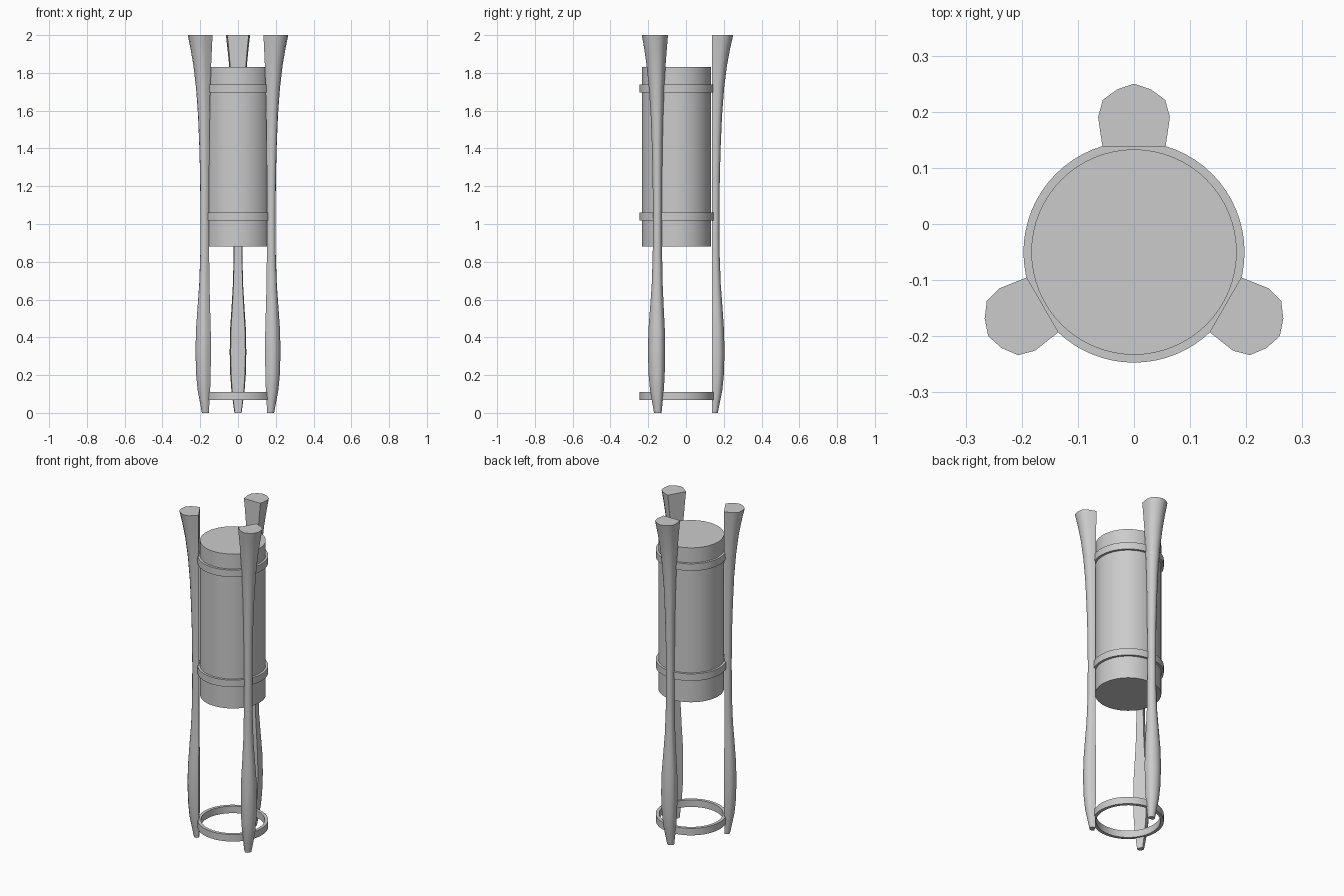
import bpy, bmesh, math

cube = bpy.data.objects.get("Cube")
if cube:
    bpy.data.objects.remove(cube)

AXIS_Y = -0.05      # centre line of the drum and rings
INNER = 0.188       # distance of the flat inner leg face from the axis

grey = bpy.data.materials.new("light grey")
grey.use_nodes = True
grey.diffuse_color = (0.6, 0.6, 0.6, 1)
grey.node_tree.nodes["Principled BSDF"].inputs["Base Color"].default_value = (0.6, 0.6, 0.6, 1)


def finish(name, bm, angle):
    bmesh.ops.recalc_face_normals(bm, faces=bm.faces)
    mesh = bpy.data.meshes.new(name)
    bm.to_mesh(mesh)
    bm.free()
    mesh.materials.append(grey)
    obj = bpy.data.objects.new(name, mesh)
    obj.location.y = AXIS_Y
    bpy.context.collection.objects.link(obj)
    bpy.ops.object.select_all(action="DESELECT")
    obj.select_set(True)
    bpy.context.view_layer.objects.active = obj
    bpy.ops.object.shade_smooth_by_angle(angle=math.radians(angle))
    return obj


def loft(bm, loops, closed=False):
    rings = [[bm.verts.new(p) for p in loop] for loop in loops]
    pairs = list(zip(rings, rings[1:]))
    if closed:
        pairs.append((rings[-1], rings[0]))
    for a, b in pairs:
        for i in range(len(a)):
            j = (i + 1) % len(a)
            bm.faces.new((a[i], a[j], b[j], b[i]))
    if not closed:
        bm.faces.new(rings[0])
        bm.faces.new(rings[-1])


def circle(r, z, n=64):
    turns = [math.tau * i / n for i in range(n)]
    return [(r * math.cos(t), r * math.sin(t), z) for t in turns]


# Drum held between the legs
bm = bmesh.new()
loft(bm, [circle(0.183, 0.88), circle(0.183, 1.83)])
finish("drum", bm, 30)

# Flat bands around the drum and an open ring near the feet
for name, z in (("foot_ring", 0.068), ("lower_band", 1.018), ("upper_band", 1.695)):
    bm = bmesh.new()
    top = z + 0.043
    loft(bm, [circle(0.197, z), circle(0.197, top), circle(0.178, top), circle(0.178, z)], closed=True)
    finish(name, bm, 30)

# Leg stations: height, half width, depth
STATIONS = [(0, 0.019, 0.03), (0.06, 0.027, 0.042), (0.12, 0.035, 0.054),
            (0.2, 0.041, 0.062), (0.32, 0.044, 0.066), (0.44, 0.042, 0.063),
            (0.56, 0.034, 0.055), (0.68, 0.027, 0.046), (0.84, 0.023, 0.04),
            (1.05, 0.022, 0.039), (1.25, 0.023, 0.041), (1.42, 0.026, 0.046),
            (1.58, 0.031, 0.053), (1.72, 0.038, 0.064), (1.84, 0.047, 0.079),
            (1.93, 0.056, 0.096), (2.0, 0.064, 0.112)]

# Half section: flat inside, rounded outside
HALF = [(0.88, 0), (1, 0.47), (0.87, 0.74), (0.47, 0.91)]
SECTION = HALF + [(0, 1)] + [(-u, v) for u, v in reversed(HALF)]

for name, turn in (("back_leg", 0), ("front_right_leg", 120), ("front_left_leg", 240)):
    bm = bmesh.new()
    loft(bm, [[(u * w, INNER + v * d, z) for u, v in SECTION] for z, w, d in STATIONS])
    leg = finish(name, bm, 50)
    leg.rotation_euler.z = math.radians(turn)
